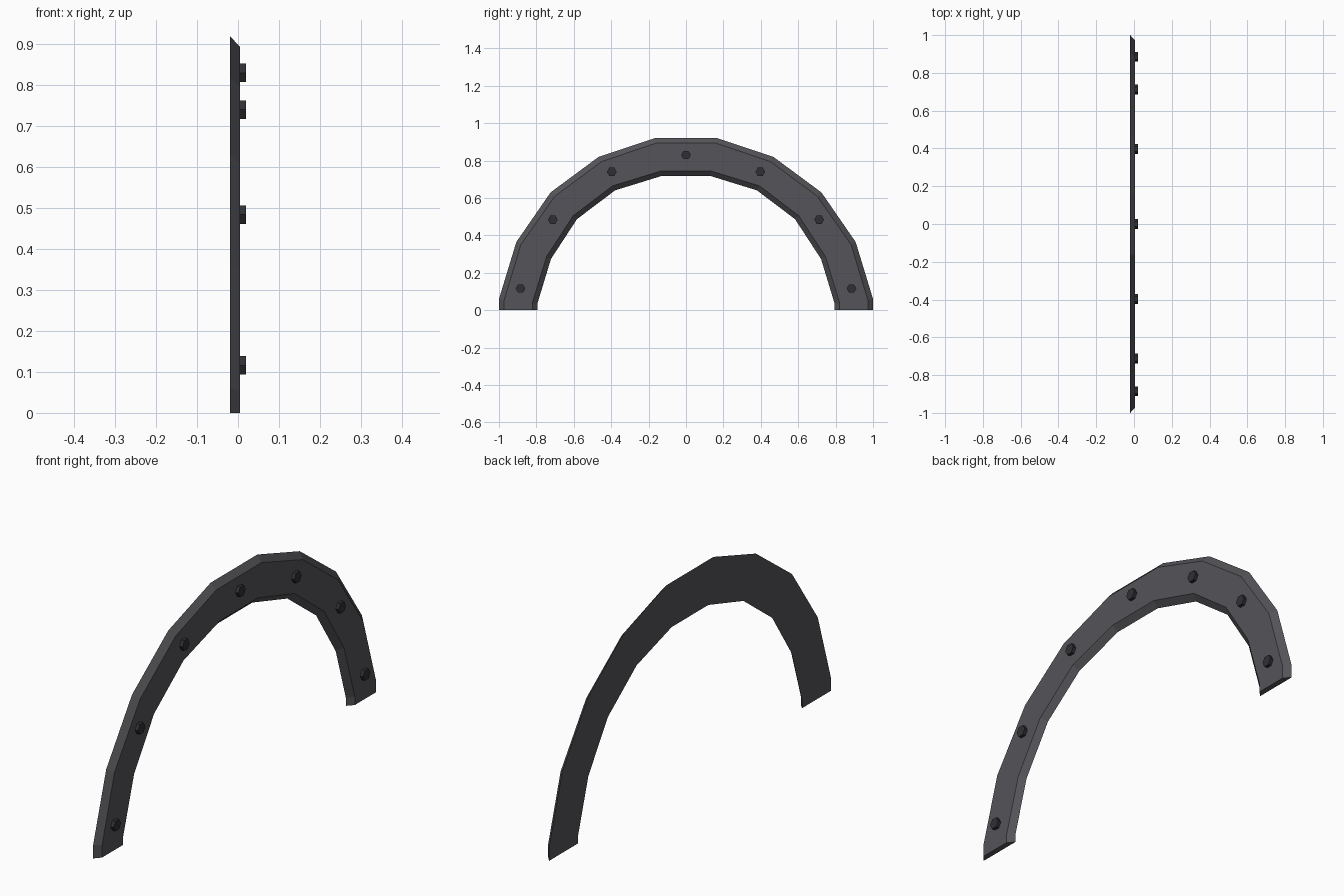
import bpy, bmesh, math
from mathutils import Matrix

if "Cube" in bpy.data.objects:
    bpy.data.objects.remove(bpy.data.objects["Cube"])


def material(name, rgb):
    m = bpy.data.materials.new(name)
    m.diffuse_color = (*rgb, 1)
    m.use_nodes = True
    m.node_tree.nodes["Principled BSDF"].inputs["Base Color"].default_value = m.diffuse_color
    return m


def finish(name, bm, mat):
    bmesh.ops.recalc_face_normals(bm, faces=bm.faces)
    me = bpy.data.meshes.new(name)
    bm.to_mesh(me)
    bm.free()
    ob = bpy.data.objects.new(name, me)
    me.materials.append(mat)
    bpy.context.collection.objects.link(ob)
    return ob


def full_arc(half):
    return half + [(-y, z) for y, z in reversed(half)]


body_mat = material("dark_grey", (0.09, 0.09, 0.1))
bolt_mat = material("black", (0.03, 0.03, 0.035))

# Half profiles (y, z) from the foot to the crown: wide back, narrower front
outer_back = full_arc([(1, 0), (1, .06), (.907, .365), (.724, .63), (.467, .82), (.166, .92)])
outer_front = full_arc([(.972, 0), (.972, .055), (.883, .35), (.702, .609), (.451, .795), (.16, .893)])
inner_front = full_arc([(.822, 0), (.822, .038), (.745, .288), (.603, .505), (.393, .665), (.135, .744)])
inner_back = full_arc([(.795, 0), (.795, .034), (.722, .274), (.583, .487), (.379, .641), (.13, .718)])

# Arch trim with sloped edges
X_BACK, X_FRONT = -.02, .005
bm = bmesh.new()
rails = [[bm.verts.new((x, y, z)) for y, z in pts] for x, pts in (
    (X_BACK, outer_back), (X_FRONT, outer_front), (X_FRONT, inner_front), (X_BACK, inner_back))]
for k in range(4):
    a, b = rails[k], rails[(k + 1) % 4]
    for i in range(len(a) - 1):
        bm.faces.new((a[i], a[i + 1], b[i + 1], b[i]))
for end in (0, -1):
    bm.faces.new([r[end] for r in rails])
finish("arch_trim", bm, body_mat)

# Hexagonal bolts along the front face
spots = [(0, .83)] + [(s * y, z) for y, z in ((.397, .74), (.712, .484), (.885, .116)) for s in (1, -1)]
for n, (y, z) in enumerate(spots):
    bm = bmesh.new()
    bmesh.ops.create_cone(bm, cap_ends=True, segments=6, radius1=.026, radius2=.026, depth=.02)
    bm.transform(Matrix.Rotation(math.pi / 2, 4, 'Y'))
    # put two corners along y
    bm.verts.ensure_lookup_table()
    v = bm.verts[0].co
    bm.transform(Matrix.Rotation(-math.atan2(v.z, v.y), 4, 'X'))
    bm.transform(Matrix.Translation((.01, y, z)))
    finish(f"bolt_{n + 1}", bm, bolt_mat)
